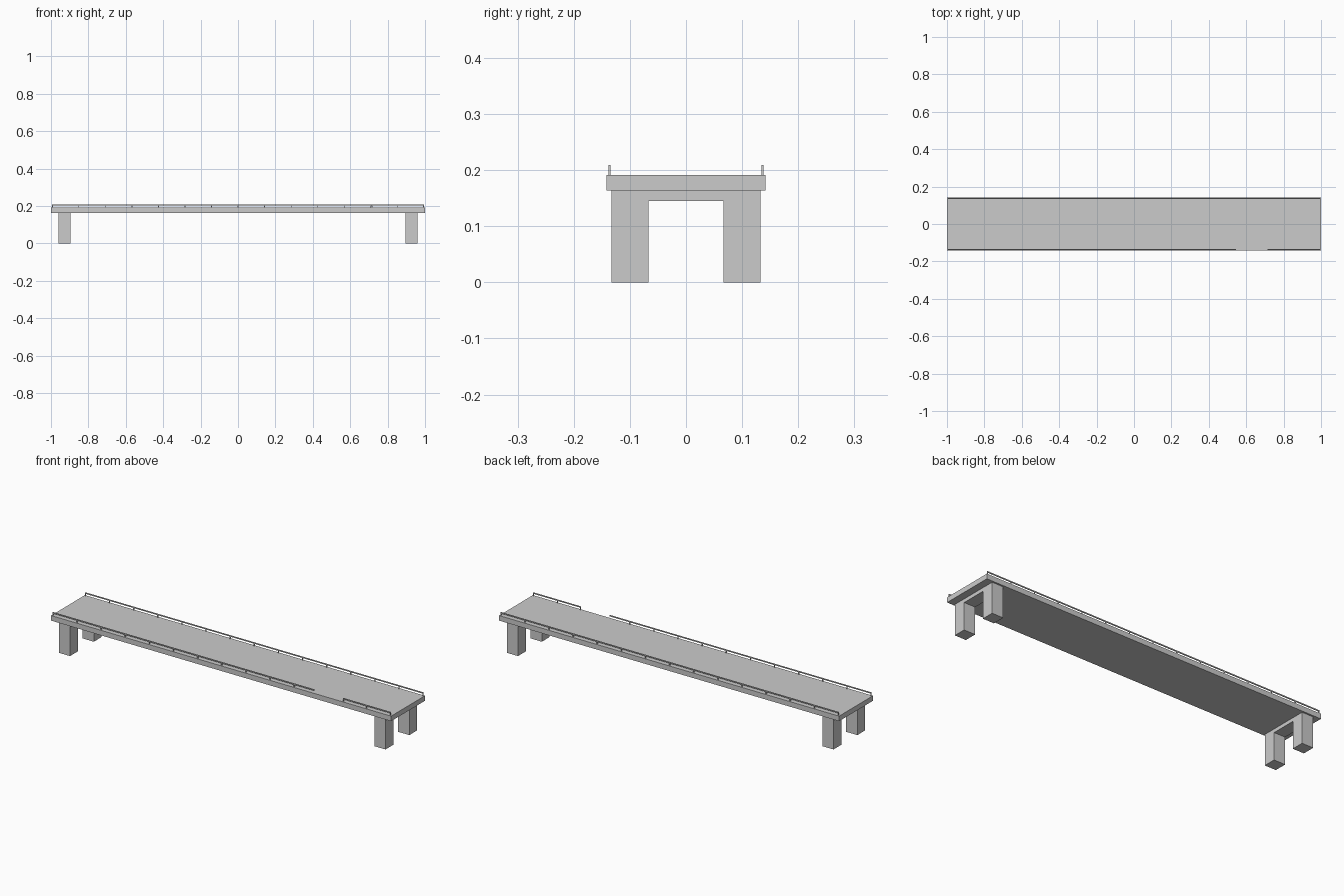
import bpy, bmesh

if "Cube" in bpy.data.objects:
    bpy.data.objects.remove(bpy.data.objects["Cube"])

grey = bpy.data.materials.new("concrete grey")
grey.diffuse_color = (0.6, 0.6, 0.6, 1)
grey.use_nodes = True
grey.node_tree.nodes["Principled BSDF"].inputs["Base Color"].default_value = grey.diffuse_color


def finish(name, bm):
    bmesh.ops.recalc_face_normals(bm, faces=bm.faces)
    me = bpy.data.meshes.new(name)
    bm.to_mesh(me)
    bm.free()
    me.materials.append(grey)
    ob = bpy.data.objects.new(name, me)
    bpy.context.collection.objects.link(ob)
    return ob


def add_box(bm, x0, x1, y0, y1, z0, z1):
    vs = bmesh.ops.create_cube(bm, size=1)["verts"]
    for v in vs:
        v.co.x = x1 if v.co.x > 0 else x0
        v.co.y = y1 if v.co.y > 0 else y0
        v.co.z = z1 if v.co.z > 0 else z0


# Deck slab
DECK_LOW, DECK_TOP = 0.164, 0.191
bm = bmesh.new()
add_box(bm, -1, 1, -0.142, 0.142, DECK_LOW, DECK_TOP)
finish("deck", bm)

# Supports: two legs joined by a cap beam, as one extruded profile
profile = [(-0.133, 0), (-0.067, 0), (-0.067, 0.145), (0.067, 0.145),
           (0.067, 0), (0.133, 0), (0.133, DECK_LOW), (-0.133, DECK_LOW)]
for name, x0 in (("left_support", -0.961), ("right_support", 0.895)):
    bm = bmesh.new()
    face = bm.faces.new([bm.verts.new((x0, y, z)) for y, z in profile])
    ext = bmesh.ops.extrude_face_region(bm, geom=[face])["geom"]
    bmesh.ops.translate(bm, vec=(0.066, 0, 0),
                        verts=[g for g in ext if isinstance(g, bmesh.types.BMVert)])
    finish(name, bm)


# Railings: top bar on thin posts, with a gap in the front one
END, T, STEP = 0.994, 0.004, 0.1419


def railing(name, y, spans):
    bm = bmesh.new()
    for a, b in spans:
        add_box(bm, a, b, y - T / 2, y + T / 2, 0.203, 0.209)
        for k in range(15):
            x = -0.993 + k * STEP
            if a - 0.01 < x < b + 0.01:
                x = min(max(x, a + T / 2), b - T / 2)
                add_box(bm, x - T / 2, x + T / 2, y - T / 2, y + T / 2, DECK_TOP, 0.203)
    finish(name, bm)


railing("front_railing", -0.1365, [(-END, 0.545), (0.715, END)])
railing("back_railing", 0.1365, [(-END, END)])
